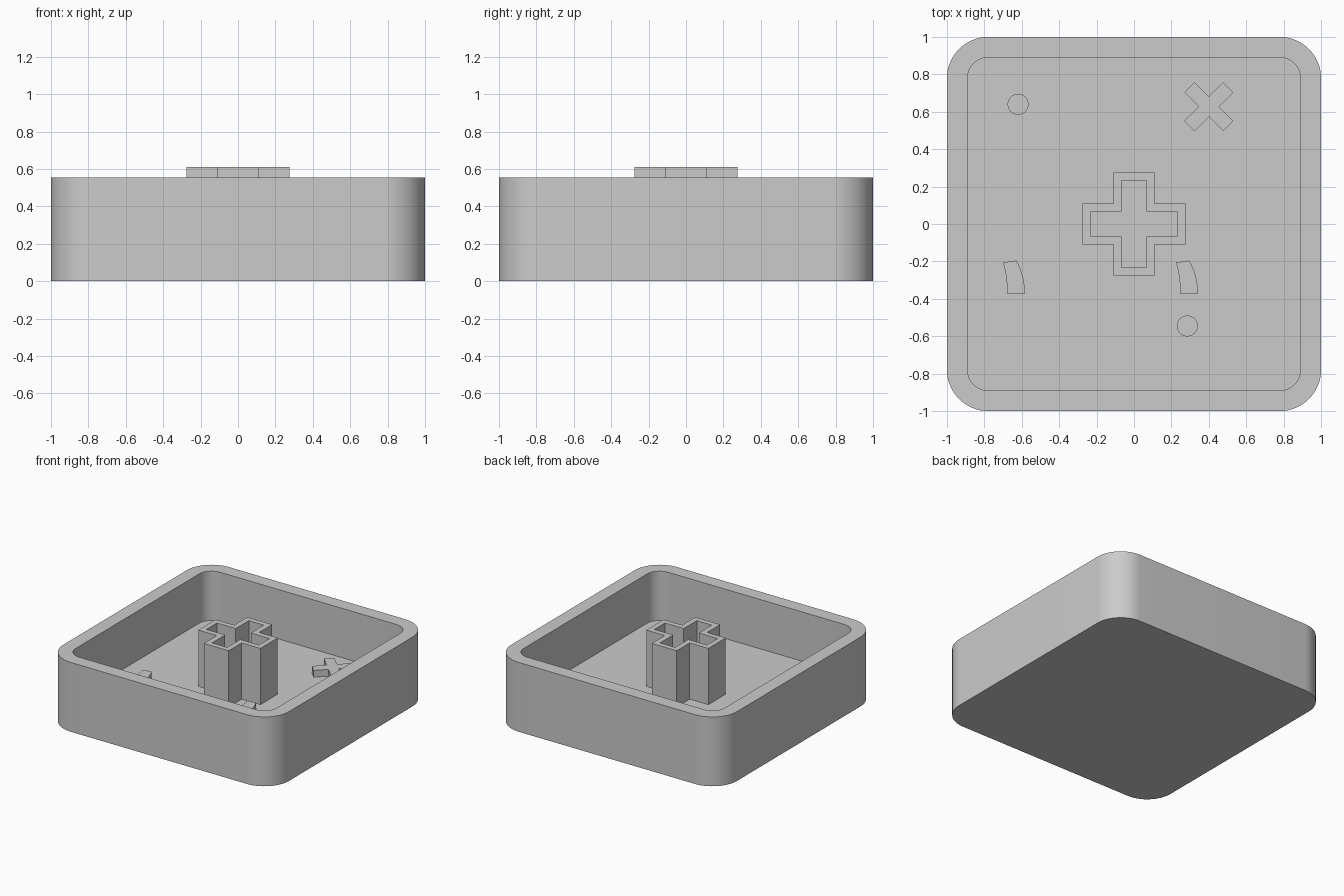
import bpy, bmesh
from math import pi, sin, cos, radians
from mathutils import Vector, Matrix

default = bpy.data.objects.get("Cube")
if default:
    bpy.data.objects.remove(default, do_unlink=True)

grey = bpy.data.materials.new("plain grey")
grey.use_nodes = True
grey.diffuse_color = (0.6, 0.6, 0.6, 1)
grey.node_tree.nodes["Principled BSDF"].inputs["Base Color"].default_value = grey.diffuse_color

FLOOR, RIM, POST_TOP, MARK_TOP = 0.16, 0.555, 0.61, 0.215


def loft(name, rings, caps=True, smooth=False):
    """Join matching outlines, each given as (points, height), into one surface."""
    bm = bmesh.new()
    loops = [[bm.verts.new((x, y, z)) for x, y in pts] for pts, z in rings]
    for a, b in zip(loops, loops[1:]):
        n = len(a)
        for i in range(n):
            j = (i + 1) % n
            bm.faces.new((a[i], a[j], b[j], b[i]))
    if caps:
        bm.faces.new(loops[0][::-1])
        bm.faces.new(loops[-1])
    mesh = bpy.data.meshes.new(name)
    bm.to_mesh(mesh)
    bm.free()
    mesh.materials.append(grey)
    obj = bpy.data.objects.new(name, mesh)
    bpy.context.collection.objects.link(obj)
    if smooth:
        bpy.ops.object.select_all(action='DESELECT')
        obj.select_set(True)
        bpy.context.view_layer.objects.active = obj
        bpy.ops.object.shade_smooth_by_angle(angle=radians(30))
    return obj


def rounded_square(half, radius, steps=16):
    c = half - radius
    pts = []
    for q, (sx, sy) in enumerate(((1, 1), (-1, 1), (-1, -1), (1, -1))):
        for i in range(steps + 1):
            a = (q + i / steps) * pi / 2
            pts.append((sx * c + radius * cos(a), sy * c + radius * sin(a)))
    return pts


def plus(reach, half_width, centre=(0, 0), angle=0):
    r, w = reach, half_width
    turn = Matrix.Rotation(angle, 2)
    arm = [(r, -w), (r, w), (w, w)]
    return [Matrix.Rotation(q * pi / 2, 2) @ turn @ Vector(p) + Vector(centre)
            for q in range(4) for p in arm]


def circle(x, y, r, n=32):
    return [(x + r * cos(2 * pi * i / n), y + r * sin(2 * pi * i / n)) for i in range(n)]


def bend(a, mid, b, steps=8):
    """Curve from a to b that passes through mid."""
    a, mid, b = Vector(a), Vector(mid), Vector(b)
    ctrl = 2 * mid - (a + b) / 2
    return [a * (1 - t) ** 2 + ctrl * 2 * t * (1 - t) + b * t * t
            for t in (i / steps for i in range(steps + 1))]


# Tray: rounded outer wall, flat rim, inner wall and floor
outer, inner = rounded_square(1, 0.22), rounded_square(0.89, 0.11)
loft("tray", [(outer, 0), (outer, RIM), (inner, RIM), (inner, FLOOR)], smooth=True)

# Hollow cross-shaped post
out_plus, in_plus = plus(0.275, 0.11), plus(0.233, 0.067)
loft("cross_post", [(out_plus, FLOOR), (out_plus, POST_TOP),
                    (in_plus, POST_TOP), (in_plus, FLOOR)], caps=False)


# Low raised pieces on the floor
def raised(name, pts, smooth=False):
    loft(name, [(pts, FLOOR - 0.02), (pts, MARK_TOP)], smooth=smooth)


raised("diagonal_cross", plus(0.147, 0.038, (0.4, 0.627), pi / 4))
raised("back_disc", circle(-0.62, 0.64, 0.056), True)
raised("front_disc", circle(0.285, -0.545, 0.056), True)

tail = (bend((-0.583, -0.372), (-0.596, -0.275), (-0.63, -0.195))
        + bend((-0.70, -0.206), (-0.683, -0.285), (-0.679, -0.372)))
for name, shift in (("left_side_tail", 0.925), ("right_side_tail", 0)):
    raised(name, [p + Vector((shift, 0)) for p in tail], True)
